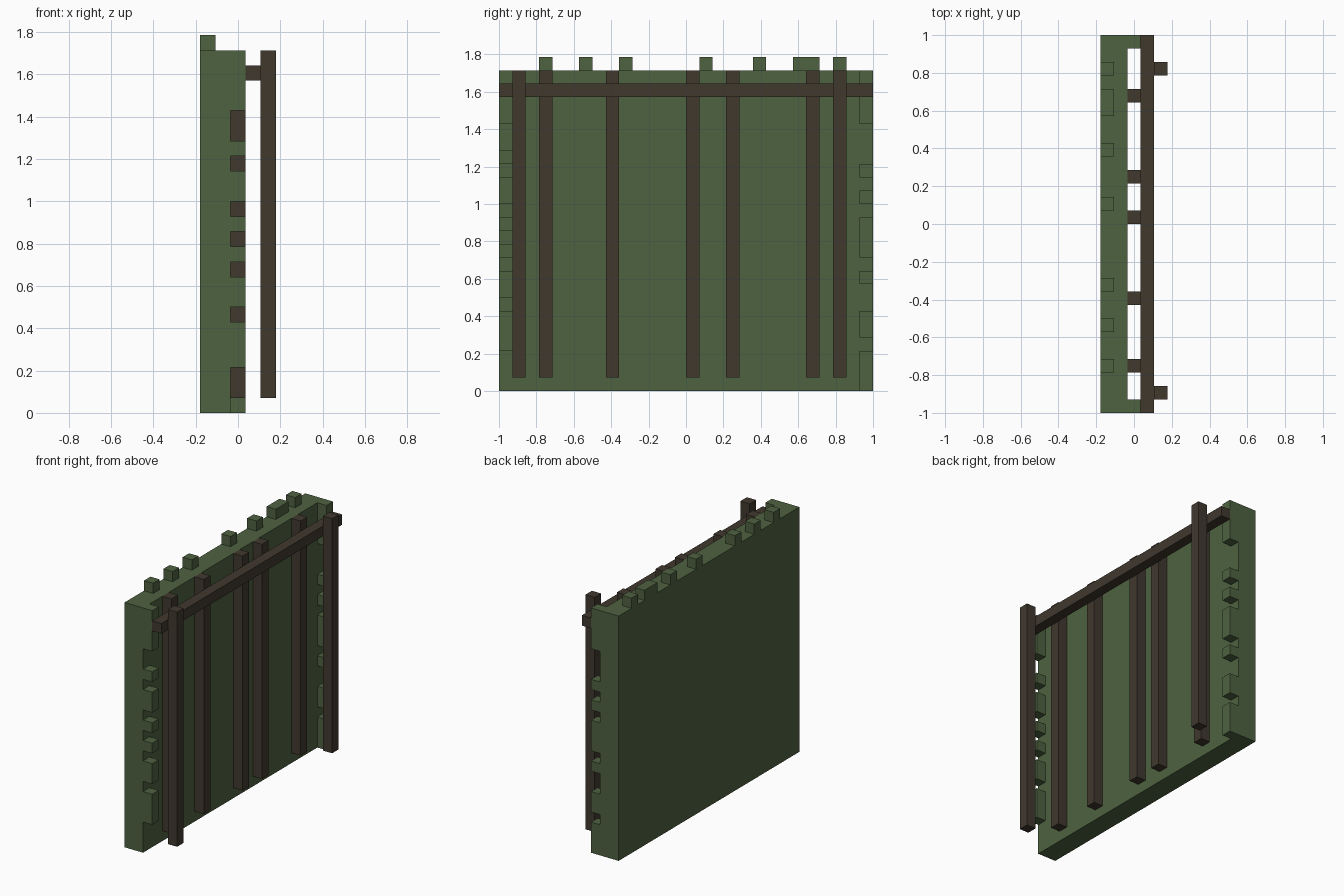
import bpy, bmesh

if "Cube" in bpy.data.objects:
    bpy.data.objects.remove(bpy.data.objects["Cube"])

U = 2 / 28                      # one block
OFFSET = (-2.5, -14, 0)         # centres the 5 x 28 x 25 block layout


def material(name, rgb):
    m = bpy.data.materials.new(name)
    m.diffuse_color = (*rgb, 1)
    m.use_nodes = True
    m.node_tree.nodes["Principled BSDF"].inputs["Base Color"].default_value = m.diffuse_color
    return m


LEAF = material("leaf green", (0.076, 0.122, 0.052))
WOOD = material("dark wood", (0.051, 0.040, 0.027))


def cells(x, y, z):
    """Blocks filling the half-open ranges x, y and z."""
    return {(i, j, k) for i in range(*x) for j in range(*y) for k in range(*z)}


def build(name, filled, mat):
    """Make the outer skin of a set of blocks, merged into large flat faces."""
    bm = bmesh.new()
    verts = {}

    def vert(p):
        if p not in verts:
            verts[p] = bm.verts.new([(c + o) * U for c, o in zip(p, OFFSET)])
        return verts[p]

    for cell in filled:
        for axis in range(3):
            b, c = (axis + 1) % 3, (axis + 2) % 3
            for side in (0, 1):
                near = list(cell)
                near[axis] += 2 * side - 1
                if tuple(near) in filled:
                    continue
                loop = []
                for db, dc in ((0, 0), (1, 0), (1, 1), (0, 1)):
                    p = list(cell)
                    p[axis] += side
                    p[b] += db
                    p[c] += dc
                    loop.append(vert(tuple(p)))
                bm.faces.new(loop if side else loop[::-1])
    bmesh.ops.dissolve_limit(bm, angle_limit=0.01, verts=bm.verts[:], edges=bm.edges[:])
    mesh = bpy.data.meshes.new(name)
    bm.to_mesh(mesh)
    bm.free()
    mesh.materials.append(mat)
    obj = bpy.data.objects.new(name, mesh)
    bpy.context.collection.objects.link(obj)


# Leafy panel with ragged top, front and back edges
panel = cells((0, 2), (0, 28), (0, 24))
for start, end in ((3, 4), (6, 7), (9, 10), (15, 16), (19, 20), (22, 24), (25, 26)):
    panel |= cells((0, 1), (start, end), (24, 25))
front_teeth = ((3, 6), (7, 9), (10, 11), (12, 13), (14, 16), (17, 18), (20, 24))
back_teeth = ((0, 3), (4, 6), (8, 9), (10, 13), (14, 15), (16, 17), (20, 24))
for y, teeth in ((0, front_teeth), (27, back_teeth)):
    for span in teeth:
        panel |= cells((2, 3), (y, y + 1), span)
build("leafy_panel", panel, LEAF)

# Slender posts against the panel
for n, y in enumerate((3, 8, 14, 17, 23), 1):
    build(f"inner_post_{n}", cells((2, 3), (y, y + 1), (1, 24)), WOOD)

# Outer posts on the far side of the rail
for n, y in enumerate((1, 25), 1):
    build(f"outer_post_{n}", cells((4, 5), (y, y + 1), (1, 24)), WOOD)

# Long rail tying the posts together
build("cross_rail", cells((3, 4), (0, 28), (22, 23)), WOOD)
